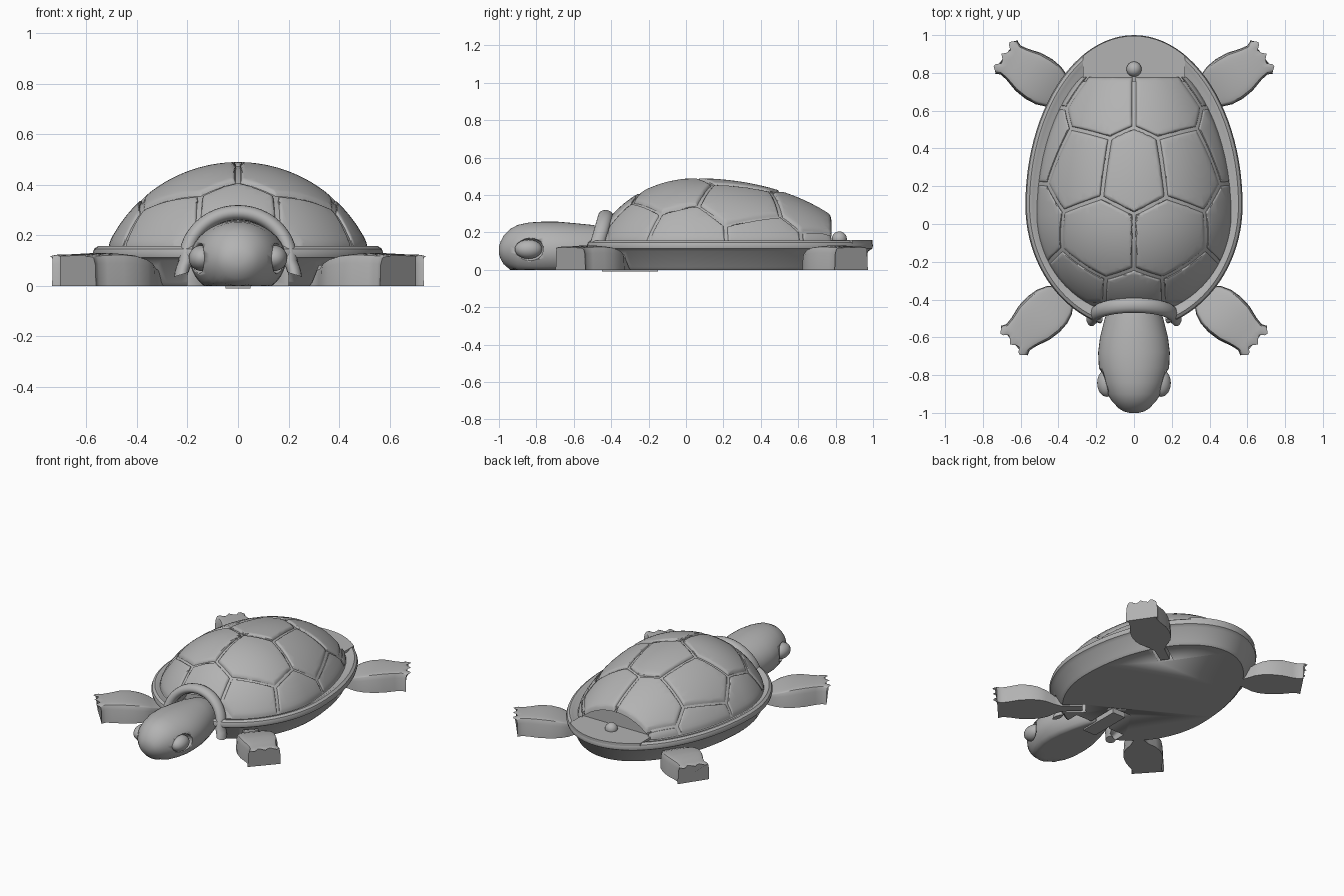
import bpy, bmesh
from math import pi, cos, sin, sqrt, radians
from mathutils import Vector, Matrix

cube = bpy.data.objects.get("Cube")
if cube:
    bpy.data.objects.remove(cube)

grey = bpy.data.materials.new("plain grey")
grey.use_nodes = True
grey.diffuse_color = (0.45, 0.45, 0.45, 1)
grey.node_tree.nodes["Principled BSDF"].inputs["Base Color"].default_value = grey.diffuse_color


def finish(bm, name, angle=35):
    mesh = bpy.data.meshes.new(name)
    bm.to_mesh(mesh)
    bm.free()
    ob = bpy.data.objects.new(name, mesh)
    bpy.context.collection.objects.link(ob)
    mesh.materials.append(grey)
    bpy.ops.object.select_all(action='DESELECT')
    ob.select_set(True)
    bpy.context.view_layer.objects.active = ob
    bpy.ops.object.shade_smooth_by_angle(angle=radians(angle))
    return ob


def loft(rings, caps=True):
    """Skin a row of closed rings and cap both ends."""
    bm = bmesh.new()
    rows = [[bm.verts.new(p) for p in ring] for ring in rings]
    n = len(rows[0])
    for a, b in zip(rows, rows[1:]):
        for i in range(n):
            j = (i + 1) % n
            bm.faces.new((a[i], a[j], b[j], b[i]))
    if caps:
        bm.faces.new(rows[0])
        bm.faces.new(rows[-1])
    bmesh.ops.recalc_face_normals(bm, faces=bm.faces)
    return bm


def ellipsoid(name, centre, radii):
    bm = bmesh.new()
    bmesh.ops.create_uvsphere(bm, u_segments=32, v_segments=20, radius=1)
    bm.transform(Matrix.Translation(centre) @ Matrix.Diagonal((*radii, 1)))
    return finish(bm, name, 60)


def cut(target, cutter):
    mod = target.modifiers.new("cut", 'BOOLEAN')
    mod.operation = 'DIFFERENCE'
    mod.object = cutter
    bpy.context.view_layer.objects.active = target
    bpy.ops.object.modifier_apply(modifier=mod.name)
    bpy.data.objects.remove(cutter)


def egg(inset, z, n=96):
    """Plan outline of the body, pulled in by an inset."""
    pts = []
    for k in range(n):
        c, s = cos(2 * pi * k / n), sin(2 * pi * k / n)
        pts.append(((0.575 - inset) * c, 0.1 + ((0.9 if s > 0 else 0.66) - inset) * s, z))
    return pts


def dome_height(r, drop=0):
    return -0.0775 - drop + sqrt(0.322 - (0.52 * r) ** 2)


def dome_point(r, a, drop=0):
    u, v = r * cos(a), r * sin(a)
    return (0.52 * u, 0.05 + (0.88 if v > 0 else 0.54) * v, dome_height(r, drop))


def on_dome(x, y):
    v = (y - 0.05) / (0.88 if y > 0.05 else 0.54)
    return Vector((x, y, dome_height(min(1, sqrt((x / 0.52) ** 2 + v * v)))))


def dome(drop, caps, steps=20, n=72):
    return loft([[dome_point(k / steps, 2 * pi * i / n, drop) for i in range(n)]
                 for k in [0.1] + list(range(1, steps + 1))], caps)


def tunnel():
    rings = [[(0.2 * cos(2 * pi * k / 48), y, 0.02 + 0.25 * sin(2 * pi * k / 48))
              for k in range(48)] for y in (-0.8, -0.34)]
    return finish(loft(rings), "tunnel_cutter")


# Body with a rounded rim and flat underside
body = finish(loft([egg(i, z) for i, z in (
    (0.085, 0), (0.07, 0.015), (0.025, 0.1), (0.004, 0.113), (0, 0.13),
    (0.006, 0.147), (0.022, 0.158), (0.04, 0.155), (0.055, 0.145))]), "body")
cut(body, tunnel())

# Inner dome, cut off behind
bm = dome(0.016, True)
cutting = bmesh.ops.bisect_plane(bm, geom=bm.verts[:] + bm.edges[:] + bm.faces[:],
                                 plane_co=(0, 0.755, 0), plane_no=(0, 1, 0), clear_outer=True)
edges = [e for e in cutting["geom_cut"] if isinstance(e, bmesh.types.BMEdge)]
bmesh.ops.edgeloop_fill(bm, edges=edges)
bmesh.ops.recalc_face_normals(bm, faces=bm.faces)
inner = finish(bm, "inner_shell")
cut(inner, tunnel())

# Raised scutes: each is the dome trimmed halfway to its neighbours
half = [(0.17, 0.65), (0.29, 0.31), (0.18, -0.08), (0.3, -0.35),
        (0.52, 0.0), (0.48, 0.43), (0.43, 0.82)]
seeds = [on_dome(0, 0.28), on_dome(0, -0.42)]
seeds += [on_dome(s * x, y) for x, y in half for s in (1, -1)]
ends = [(Vector((0, 0, 0.155)), Vector((0, 0, 1))),
        (Vector((0, 0.785, 0)), Vector((0, -1, 0))),
        (Vector((0, -0.425, 0)), Vector((0, 1, 0)))]
drops = ((0.007, 0.028), (0.012, 0.008), (0.018, 0.002), (0.026, 0))
for number, seed in enumerate(seeds):
    bm = dome(0, False)
    planes = ends + [((seed + o) / 2, (seed - o).normalized()) for o in seeds if o is not seed]
    for level, (gap, _) in enumerate(drops):
        for co, no in planes:
            bmesh.ops.bisect_plane(bm, geom=bm.verts[:] + bm.edges[:] + bm.faces[:],
                                   plane_co=co + no * gap, plane_no=no, clear_inner=level == 0)
    for v in bm.verts:
        near = min((v.co - co).dot(no) for co, no in planes)
        v.co.z -= next((d for g, d in drops if near < g + 0.0005), 0)
    if bm.faces:
        finish(bm, f"scute_{number + 1}", 45)
    else:
        bm.free()

# Flat tail plate with its knob
bm = bmesh.new()
bm.faces.new([bm.verts.new(p) for p in egg(0.004, 0.16)])
for co, no in (((0, 0.75, 0), (0, -1, 0)), ((0.27, 0, 0), (1, 0, 0)), ((-0.27, 0, 0), (-1, 0, 0))):
    bmesh.ops.bisect_plane(bm, geom=bm.verts[:] + bm.edges[:] + bm.faces[:],
                           plane_co=co, plane_no=no, clear_outer=True)
side = bmesh.ops.extrude_face_region(bm, geom=bm.faces[:])
for v in side["geom"]:
    if isinstance(v, bmesh.types.BMVert):
        v.co.z -= 0.03
bmesh.ops.recalc_face_normals(bm, faces=bm.faces)
finish(bm, "tail_plate")
ellipsoid("tail_knob", (0, 0.82, 0.165), (0.04, 0.04, 0.04))

# Collar arch over the neck
rings = []
for k in range(-3, 36):
    a = pi * k / 32
    flare = max(0, -sin(a))
    centre = Vector(((0.205 + flare * 0.1) * cos(a), -0.485 + 0.055 * sin(a), 0.1 + 0.19 * sin(a)))
    out = Vector((cos(a), 0, sin(a)))
    rings.append([centre + out * 0.03 * cos(b) + Vector((0, 0.04 * sin(b), 0))
                  for b in (2 * pi * j / 16 for j in range(16))])
finish(loft(rings), "collar", 50)

# Head and neck, flattened underneath
sections = [(-1, 0.025, 0.085, 0.125), (-0.992, 0.055, 0.06, 0.15), (-0.975, 0.082, 0.03, 0.182),
            (-0.94, 0.115, 0, 0.218), (-0.9, 0.142, -0.025, 0.24), (-0.84, 0.165, -0.04, 0.253),
            (-0.76, 0.186, -0.045, 0.258), (-0.68, 0.19, -0.045, 0.257), (-0.6, 0.18, -0.045, 0.25),
            (-0.5, 0.155, -0.04, 0.24), (-0.4, 0.12, -0.03, 0.22), (-0.32, 0.08, -0.02, 0.18)]
rings = []
for y, w, lo, hi in sections:
    rings.append([(w * cos(a), y, max(0, (lo + hi) / 2 + (hi - lo) / 2 * sin(a)))
                  for a in (2 * pi * k / 40 for k in range(40))])
head = finish(loft(rings), "head", 50)

# Eyes set in sockets
for s, side in ((1, "left"), (-1, "right")):
    cut(head, ellipsoid("socket_cutter", (s * 0.165, -0.845, 0.11), (0.05, 0.088, 0.063)))
    ellipsoid(side + "_eye", (s * 0.143, -0.842, 0.11), (0.052, 0.073, 0.051))


def block(name, place, length, width, top):
    bm = bmesh.new()
    bmesh.ops.create_cube(bm, size=1)
    bm.transform(place @ Matrix.Translation((length / 2, 0, top / 2 - 0.01))
                 @ Matrix.Diagonal((length, width, top + 0.02, 1)))
    return finish(bm, name)


# Neck peg in its slot
down = Matrix.Translation((0, -0.12, 0)) @ Matrix.Rotation(-pi / 2, 4, 'Z')
cut(body, block("slot_cutter", down, 0.3, 0.15, 0.07))
peg = block("neck_peg", down @ Matrix.Translation((0.03, 0, 0.01)), 0.3, 0.1, 0.05)

# Flippers: cross-sections run from a narrow peg to scalloped toes
stations = [(-0.06, 0.03, 0.05), (0.07, 0.034, 0.06), (0.12, 0.06, 0.07), (0.17, 0.1, 0.092),
            (0.22, 0.12, 0.11), (0.28, 0.127, 0.124), (0.35, 0.121, 0.13), (0.42, 0.1, 0.127),
            (0.465, 0.093, 0.125), (0.49, 0.1, 0.125), (0.505, 0.107, 0.12)]


def flipper(name, x, y, angle, s):
    place = Matrix.Diagonal((s, 1, 1, 1)) @ Matrix.Translation((x, y, 0)) @ Matrix.Rotation(radians(angle), 4, 'Z')
    rings = []
    for u, w, h in stations:
        ring = [(u, -w, 0), (u, w, 0), (u, 0.97 * w, 0.7 * h)]
        ring += [(u, w * 0.92 * cos(pi * k / 14), h * (0.9 + 0.1 * sin(pi * k / 14) ** 0.5))
                 for k in range(15)]
        ring.append((u, -0.97 * w, 0.7 * h))
        toe = max(0, (u - 0.42) / 0.085) ** 2
        rings.append([(px + 0.016 * toe * cos(3 * pi * v / w), v, z) for px, v, z in ring])
    bm = loft(rings)
    bm.transform(place)
    bmesh.ops.recalc_face_normals(bm, faces=bm.faces)
    finish(bm, name, 45)
    cut(body, block("slot_cutter", place @ Matrix.Translation((-0.08, 0, 0)), 0.3, 0.1, 0.08))


for s, side in ((1, "left"), (-1, "right")):
    flipper(f"front_{side}_flipper", 0.27, -0.29, -42, s)
    flipper(f"back_{side}_flipper", 0.27, 0.61, 34, s)
